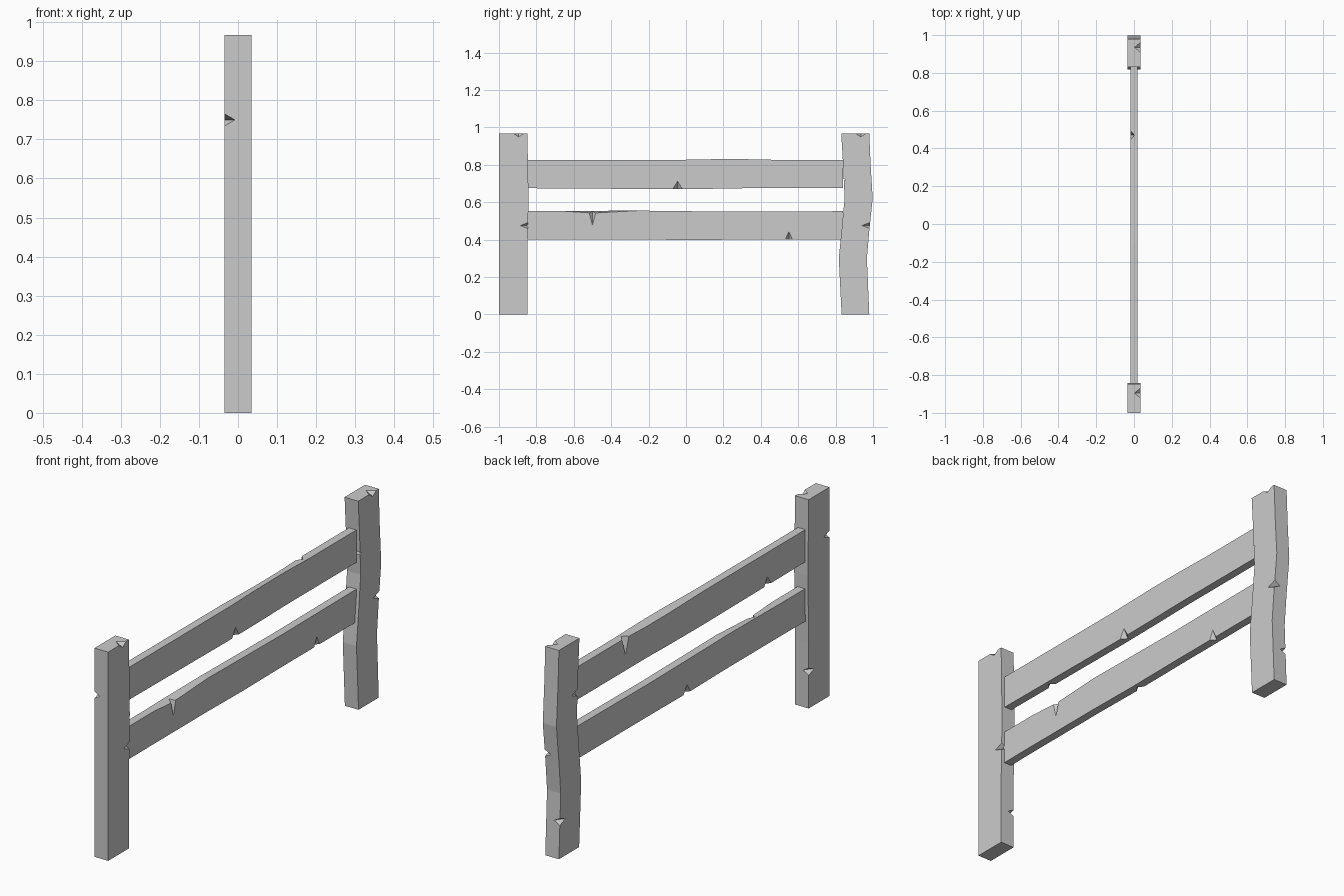
import bpy, bmesh
from mathutils import Vector

cube = bpy.data.objects.get("Cube")
if cube:
    bpy.data.objects.remove(cube, do_unlink=True)

wood = bpy.data.materials.new("grey wood")
wood.use_nodes = True
grey = (0.6, 0.6, 0.6, 1)
wood.diffuse_color = grey
wood.node_tree.nodes["Principled BSDF"].inputs["Base Color"].default_value = grey


def make_object(name, bm):
    bmesh.ops.recalc_face_normals(bm, faces=bm.faces)
    mesh = bpy.data.meshes.new(name)
    bm.to_mesh(mesh)
    bm.free()
    mesh.materials.append(wood)
    obj = bpy.data.objects.new(name, mesh)
    bpy.context.collection.objects.link(obj)
    return obj


def board(name, stations, half, upright):
    """Rectangular sections lofted along z (upright) or y.
    Each station: distance, low edge, high edge, extra on the +x high edge."""
    bm = bmesh.new()
    rings = []
    for along, low, high, extra in stations:
        ring = []
        for x, w in ((-half, low), (half, low), (half, high + extra), (-half, high)):
            ring.append(bm.verts.new((x, w, along) if upright else (x, along, w)))
        rings.append(ring)
    for a, b in zip(rings, rings[1:]):
        for i in range(4):
            j = (i + 1) % 4
            bm.faces.new((a[i], a[j], b[j], b[i]))
    bm.faces.new(rings[0][::-1])
    bm.faces.new(rings[-1])
    return make_object(name, bm)


def notch(obj, corner, edge, cut_a, cut_b):
    """Chip a wedge out of a board edge; cuts run from the corner into the two faces."""
    p, e, a, b = (Vector(v) for v in (corner, edge, cut_a, cut_b))
    middle = p + (a + b) / 2
    bm = bmesh.new()
    points = (p + e, p - e, p + a, p + b)
    v = [bm.verts.new(middle + (q - middle) * 1.5) for q in points]
    for tri in ((0, 1, 2), (0, 3, 1), (0, 2, 3), (1, 3, 2)):
        bm.faces.new([v[i] for i in tri])
    cutter = make_object("notch_cutter", bm)
    mod = obj.modifiers.new("notch", "BOOLEAN")
    mod.operation = "DIFFERENCE"
    mod.solver = "EXACT"
    mod.object = cutter
    bpy.context.view_layer.objects.active = obj
    bpy.ops.object.modifier_apply(modifier=mod.name)
    bpy.data.objects.remove(cutter, do_unlink=True)


# Posts: the front one nearly straight, the back one bowed
PX, RX = 0.035, 0.019
front_post = board("front_post", [
    (0, -1, -0.848, 0), (0.3, -1, -0.848, 0), (0.62, -1, -0.842, 0),
    (0.967, -1, -0.848, 0)], PX, True)
back_post = board("back_post", [
    (0, 0.832, 0.98, 0), (0.3, 0.817, 0.967, 0), (0.45, 0.832, 0.98, 0),
    (0.62, 0.848, 0.998, 0), (0.8, 0.84, 0.987, 0), (0.967, 0.83, 0.98, 0)], PX, True)

# Rails, with slightly worn upper edges
upper_rail = board("upper_rail", [
    (-0.85, 0.675, 0.825, 0), (-0.1, 0.67, 0.825, 0), (0.15, 0.672, 0.82, 0.01),
    (0.32, 0.675, 0.82, 0.01), (0.5, 0.675, 0.826, 0), (0.84, 0.675, 0.826, 0)], RX, False)
lower_rail = board("lower_rail", [
    (-0.85, 0.4, 0.552, 0), (-0.65, 0.401, 0.552, 0), (-0.5, 0.401, 0.554, -0.012),
    (-0.25, 0.401, 0.555, 0), (0, 0.398, 0.552, 0), (0.3, 0.4, 0.549, 0),
    (0.84, 0.4, 0.552, 0)], RX, False)

# Chips on the post edges: side, y edge, height, inward direction, depth in x
UP = (0, 0, 0.016)
for post, side, y, z, inward, depth in (
        (front_post, -1, -1, 0.75, 1, 0.027),
        (front_post, 1, -0.845, 0.475, -1, 0.03),
        (front_post, -1, -0.848, 0.17, -1, 0.03),
        (back_post, 1, 0.982, 0.475, -1, 0.03),
        (back_post, -1, 0.843, 0.72, 1, 0.095),
        (back_post, -1, 0.973, 0.17, -1, 0.03)):
    notch(post, (side * PX, y, z), UP, (0, inward * 0.042, 0), (-side * depth, 0, 0))

# Chips on the post tops
for post, y in ((front_post, -0.895), (back_post, 0.935)):
    notch(post, (PX, y, 0.967), (0, 0.027, 0), (-0.033, 0, 0), (0, 0, -0.018))

# Chips on the rail edges: side, y, edge height, vertical cut, half width
for rail, side, y, z, cut, width in (
        (upper_rail, 1, -0.045, 0.671, 0.042, 0.025),
        (upper_rail, -1, 0.47, 0.826, -0.08, 0.025),
        (upper_rail, -1, -0.57, 0.673, 0.04, 0.025),
        (lower_rail, 1, -0.5, 0.546, -0.07, 0.018),
        (lower_rail, 1, 0.55, 0.4, 0.042, 0.02),
        (lower_rail, -1, 0.02, 0.398, 0.04, 0.025)):
    notch(rail, (side * RX, y, z), (0, width, 0), (0, 0, cut), (-side * 0.022, 0, 0))
